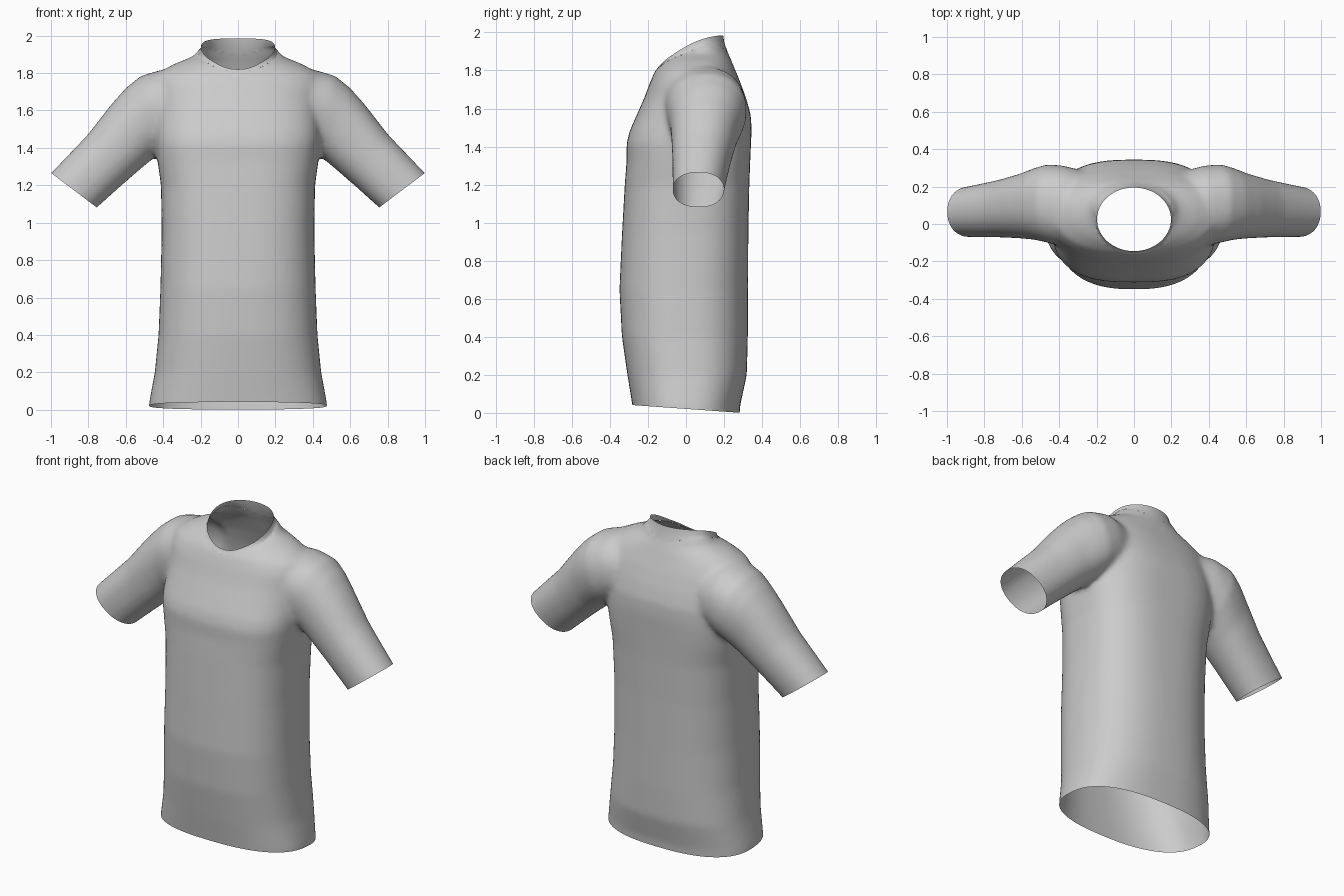
import bpy, bmesh, math
from mathutils import Vector
from mathutils.bvhtree import BVHTree

if "Cube" in bpy.data.objects:
    bpy.data.objects.remove(bpy.data.objects["Cube"])

N = 64


def loft(name, rings, caps=True):
    bm = bmesh.new()
    loops = [[bm.verts.new(p) for p in r] for r in rings]
    n = len(rings[0])
    for a, b in zip(loops, loops[1:]):
        for i in range(n):
            j = (i + 1) % n
            bm.faces.new((a[i], a[j], b[j], b[i]))
    if caps:
        bm.faces.new(loops[0])
        bm.faces.new(loops[-1])
    bmesh.ops.recalc_face_normals(bm, faces=bm.faces)
    me = bpy.data.meshes.new(name)
    bm.to_mesh(me)
    bm.free()
    ob = bpy.data.objects.new(name, me)
    bpy.context.collection.objects.link(ob)
    return ob


def oval(power):
    # unit superellipse, angle -90 degrees is the front
    for i in range(N):
        a = 2 * math.pi * i / N
        c, s = math.cos(a), math.sin(a)
        yield (math.copysign(abs(c) ** (2 / power), c),
               math.copysign(abs(s) ** (2 / power), s))


def torso_ring(z, w, front, back, power):
    yc, d = (front + back) / 2, (back - front) / 2
    return [(w * u, yc + d * v, z) for u, v in oval(power)]


def sleeve_ring(side, top, bottom, front, back):
    t, b = Vector(top), Vector(bottom)
    mid, half = (t + b) / 2, (t - b) / 2
    yc, d = (front + back) / 2, (back - front) / 2
    return [(side * (mid.x + half.x * u), yc + d * v, mid.y + half.y * u)
            for u, v in oval(2.2)]


# Torso: height, half width, front y, back y, squareness
torso = loft("shirt_body", [torso_ring(*r) for r in (
    (-0.10, 0.485, -0.265, 0.275, 2.5),
    (0.04, 0.475, -0.282, 0.285, 2.5),
    (0.20, 0.445, -0.308, 0.32, 2.5),
    (0.40, 0.425, -0.337, 0.325, 2.5),
    (0.65, 0.415, -0.35, 0.326, 2.5),
    (0.95, 0.408, -0.336, 0.328, 2.6),
    (1.20, 0.412, -0.322, 0.333, 2.7),
    (1.33, 0.43, -0.312, 0.338, 2.8),
    (1.42, 0.44, -0.312, 0.342, 2.8),
    (1.48, 0.445, -0.297, 0.345, 2.7),
    (1.56, 0.445, -0.262, 0.342, 2.6),
    (1.65, 0.445, -0.222, 0.318, 2.5),
    (1.74, 0.45, -0.188, 0.285, 2.4),
    (1.80, 0.43, -0.162, 0.26, 2.2),
    (1.85, 0.34, -0.12, 0.24, 2.1),
    (1.89, 0.24, -0.07, 0.222, 2.0),
    (1.95, 0.19, -0.01, 0.2, 2.0))])

# Sleeves: top (x, z), bottom (x, z), front y, back y
helpers = []
for side in (1, -1):
    sleeve = loft("sleeve_helper", [sleeve_ring(side, *r) for r in (
        ((0.20, 1.80), (0.20, 1.45), -0.10, 0.26),
        ((0.40, 1.82), (0.33, 1.42), -0.12, 0.31),
        ((0.52, 1.785), (0.40, 1.385), -0.10, 0.32),
        ((0.60, 1.72), (0.445, 1.35), -0.085, 0.30),
        ((0.68, 1.63), (0.50, 1.305), -0.078, 0.272),
        ((0.80, 1.475), (0.61, 1.21), -0.072, 0.238),
        ((1.00, 1.265), (0.755, 1.08), -0.070, 0.200),
        ((1.08, 1.18), (0.83, 1.00), -0.068, 0.190))])
    sleeve.hide_render = True
    helpers.append(sleeve)
    m = torso.modifiers.new("union", 'BOOLEAN')
    m.operation, m.solver, m.object = 'UNION', 'EXACT', sleeve

# Blend the sleeves into the body
m = torso.modifiers.new("remesh", 'REMESH')
m.mode, m.voxel_size = 'VOXEL', 0.013
m = torso.modifiers.new("smooth", 'SMOOTH')
m.factor, m.iterations = 0.5, 22
dg = bpy.context.evaluated_depsgraph_get()
dg.update()
mesh = bpy.data.meshes.new_from_object(torso.evaluated_get(dg))
torso.modifiers.clear()
torso.data = mesh
for h in helpers:
    bpy.data.objects.remove(h)

bm = bmesh.new()
bm.from_mesh(mesh)
tree = BVHTree.FromBMesh(bm)


def trim(co, no, region):
    # cut one open end and remove everything beyond the plane
    co, no = Vector(co), Vector(no).normalized()
    faces = [f for f in bm.faces if region(f.calc_center_median())]
    geom = set(faces)
    for f in faces:
        geom.update(f.verts)
        geom.update(f.edges)
    bmesh.ops.bisect_plane(bm, geom=list(geom), dist=1e-5, plane_co=co, plane_no=no)
    dead = [v for v in bm.verts if region(v.co) and (v.co - co).dot(no) > 1e-4]
    bmesh.ops.delete(bm, geom=dead, context='VERTS')


# Hem and cuffs
trim((0, 0, 0.021), (0, -0.04, -0.56), lambda p: p.z < 0.3)
for side in (1, -1):
    trim((side * 0.875, 0.065, 1.172), (side * 0.185, 0, -0.245),
         lambda p: p.x * side > 0.6 and p.z > 0.8)

# Neck opening
NX, NY, NC = 0.207, 0.188, 0.028


def neck_r(p):
    return math.hypot(p.x / NX, (p.y - NC) / NY)


bmesh.ops.delete(bm, geom=[f for f in bm.faces if f.calc_center_median().z > 1.6
                           and neck_r(f.calc_center_median()) < 1], context='FACES')
for v in bm.verts:
    if v.is_boundary and v.co.z > 1.6:
        r = neck_r(v.co)
        v.co.x /= r
        v.co.y = NC + (v.co.y - NC) / r
bm.to_mesh(mesh)
bm.free()

# Collar band: seated on the body, rising toward the back
low, mid, top = [], [], []
for c, s in oval(2):
    x, y = NX * 1.01 * c, NC + NY * 1.01 * s
    hit = tree.ray_cast(Vector((x, y, 3)), Vector((0, 0, -1)))[0]
    z = hit.z if hit else 1.86
    b = Vector((x, y, z))
    t = Vector((0.198 * c, 0.025 + 0.17 * s, 1.94 + 0.0825 * s - 0.0375 * s * s))
    t.z = max(t.z, z + 0.02)
    low.append(b)
    mid.append(b.lerp(t, 0.5) + Vector((-0.004 * c, -0.004 * s, 0)))
    top.append(t)
collar = loft("collar", [low, mid, top], caps=False)

for ob in (torso, collar):
    for p in ob.data.polygons:
        p.use_smooth = True
